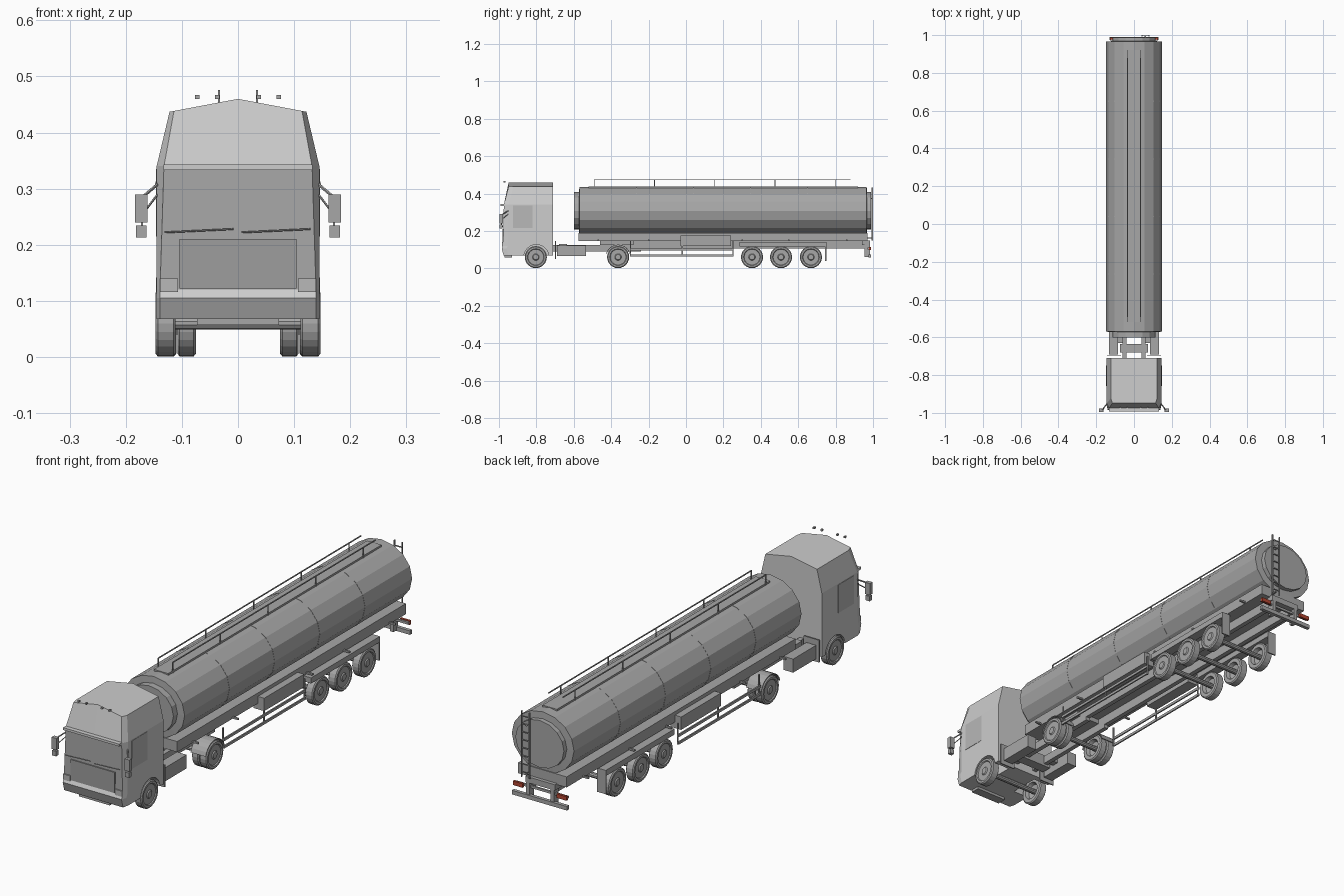
import bpy, bmesh, math
from mathutils import Vector

if "Cube" in bpy.data.objects:
    bpy.data.objects.remove(bpy.data.objects["Cube"])


def material(name, r, g, b):
    m = bpy.data.materials.new(name)
    m.diffuse_color = (r, g, b, 1)
    m.use_nodes = True
    m.node_tree.nodes["Principled BSDF"].inputs["Base Color"].default_value = (r, g, b, 1)
    return m


LIGHT = material("light grey paint", 0.61, 0.61, 0.61)
GREY = material("mid grey metal", 0.39, 0.39, 0.39)
GLASS = material("window grey", 0.48, 0.48, 0.48)
GRILLE = material("grille grey", 0.34, 0.34, 0.34)
RED = material("lamp red", 0.45, 0.06, 0.03)


def finish(name, bm, *mats):
    bmesh.ops.recalc_face_normals(bm, faces=bm.faces)
    mesh = bpy.data.meshes.new(name)
    bm.to_mesh(mesh)
    bm.free()
    for m in mats:
        mesh.materials.append(m)
    ob = bpy.data.objects.new(name, mesh)
    bpy.context.collection.objects.link(ob)
    return ob


def add_box(bm, x, y, z):
    v = [bm.verts.new((a, b, c)) for a in x for b in y for c in z]
    for f in ((0, 1, 3, 2), (4, 6, 7, 5), (0, 4, 5, 1), (2, 3, 7, 6), (0, 2, 6, 4), (1, 5, 7, 3)):
        bm.faces.new([v[i] for i in f])


def box(name, x, y, z, mat=GREY, pair=False):
    """Box from ranges; pair adds the copy on the other side."""
    bm = bmesh.new()
    add_box(bm, x, y, z)
    if pair:
        add_box(bm, (-x[1], -x[0]), y, z)
    return finish(name, bm, mat)


def rod(name, p, q, r, mat=GREY, n=6):
    """Thin straight bar from p to q."""
    p, q = Vector(p), Vector(q)
    bm = bmesh.new()
    d = q - p
    bmesh.ops.create_cone(bm, cap_ends=True, segments=n, radius1=r, radius2=r, depth=d.length)
    bm.transform(d.to_track_quat("Z", "Y").to_matrix().to_4x4())
    bmesh.ops.translate(bm, verts=bm.verts, vec=(p + q) / 2)
    return finish(name, bm, mat)


def loft(name, rings, *mats, closed=False, caps=True):
    """Skin a list of rings of points."""
    bm = bmesh.new()
    vs = [[bm.verts.new(p) for p in ring] for ring in rings]
    n = len(vs[0])
    pairs = list(zip(vs, vs[1:])) + ([(vs[-1], vs[0])] if closed else [])
    for a, b in pairs:
        for i in range(n):
            bm.faces.new((a[i], a[(i + 1) % n], b[(i + 1) % n], b[i]))
    if caps and not closed:
        bm.faces.new(vs[0])
        bm.faces.new(vs[-1])
    return finish(name, bm, *mats)


def circle(n):
    return [(math.cos(2 * math.pi * i / n), math.sin(2 * math.pi * i / n)) for i in range(n)]


# Cab shell: stacked plan outlines, narrower at the front corners
BACK = -0.71
rings = []
for z, w, wf, yf in ((0.068, 0.145, 0.139, -0.975), (0.105, 0.145, 0.139, -0.985),
                     (0.12, 0.145, 0.139, -0.978), (0.34, 0.145, 0.132, -0.974),
                     (0.437, 0.122, 0.114, -0.948)):
    yc = yf + 0.025
    plan = [(-w, BACK), (-w, yc), (-wf, yf), (0, yf), (wf, yf), (w, yc), (w, BACK), (0, BACK)]
    rise = 0.023 if z > 0.4 else 0
    rings.append([(x, y, z + rise * (1 - abs(x) / w)) for x, y in plan])
cab = loft("cab", rings, LIGHT, GREY, caps=False)
bm = bmesh.new()
bm.from_mesh(cab.data)
bmesh.ops.holes_fill(bm, edges=[e for e in bm.edges if e.is_boundary])
bmesh.ops.recalc_face_normals(bm, faces=bm.faces)
for f in bm.faces:
    f.material_index = int(f.normal.y < -0.95 and f.normal.z < 0.2)
bm.to_mesh(cab.data)
bm.free()

# Wheel arches cut from the cab
for s in (-1, 1):
    cutter = rod("arch_cutter", (s * 0.07, -0.8, 0.06), (s * 0.2, -0.8, 0.06), 0.067, LIGHT, 24)
    cutter.hide_render = True
    mod = cab.modifiers.new("arch", "BOOLEAN")
    mod.operation, mod.object, mod.solver = "DIFFERENCE", cutter, "EXACT"
    bpy.context.view_layer.objects.active = cab
    bpy.ops.object.modifier_apply(modifier=mod.name)
    bpy.data.objects.remove(cutter)

# Cab details
box("side_window", (0.143, 0.1465), (-0.925, -0.82), (0.215, 0.335), GLASS, True)
box("front_grille", (-0.104, 0.104), (-0.981, -0.973), (0.122, 0.21), GRILLE)
box("headlight", (0.107, 0.139), (-0.983, -0.975), (0.116, 0.14), GLASS, True)
box("sun_visor", (-0.133, 0.133), (-0.992, -0.97), (0.333, 0.343), LIGHT)
box("front_lip", (-0.073, 0.073), (-0.97, -0.93), (0.057, 0.07))
box("roof_lamp_outer", (0.069, 0.077), (-0.975, -0.965), (0.46, 0.467), GREY, True)
box("roof_lamp_inner", (0.033, 0.041), (-0.975, -0.965), (0.46, 0.467), GREY, True)
box("mirror", (0.161, 0.184), (-0.996, -0.978), (0.24, 0.29), GREY, True)
box("wide_mirror", (0.163, 0.182), (-0.996, -0.98), (0.213, 0.234), GREY, True)
box("mirror_stem", (0.169, 0.173), (-0.988, -0.984), (0.225, 0.25), GREY, True)
for s in (-1, 1):
    rod("mirror_arm", (s * 0.143, -0.95, 0.308), (s * 0.17, -0.987, 0.285), 0.003)
    rod("mirror_brace", (s * 0.143, -0.95, 0.29), (s * 0.166, -0.987, 0.26), 0.002)
for x in (-0.131, 0.006):
    rod("wiper", (x, -0.981, 0.222), (x + 0.123, -0.981, 0.228), 0.0015)


# Wheels
def wheel(name, side, y, outer, width):
    w = outer - width
    prof = ((w + 0.02, 0.012), (w + 0.016, 0.033), (w, 0.038), (w, 0.054), (w + 0.004, 0.059),
            (outer - 0.004, 0.059), (outer, 0.054), (outer, 0.045), (outer - 0.004, 0.042),
            (outer - 0.004, 0.018), (outer, 0.014))
    loft(name, [[(side * x, y + r * c, 0.06 + r * s) for c, s in circle(24)] for x, r in prof], GREY)


for s in (-1, 1):
    wheel("front_wheel", s, -0.803, 0.147, 0.036)
    wheel("drive_wheel_outer", s, -0.363, 0.147, 0.036)
    wheel("drive_wheel_inner", s, -0.363, 0.108, 0.033)
    for y in (0.353, 0.508, 0.668):
        wheel("trailer_wheel", s, y, 0.147, 0.037)
    # Curved guard over the drive wheels
    arc = [math.radians(15 + 15 * i) for i in range(11)]
    loft("drive_fender", [[(s * x, -0.363 + r * math.cos(a), 0.06 + r * math.sin(a))
                           for x, r in ((0.075, 0.064), (0.146, 0.064), (0.146, 0.067), (0.075, 0.067))]
                          for a in arc], GREY)
for y in (-0.803, -0.363, 0.353, 0.508, 0.668):
    rod("axle", (-0.13, y, 0.06), (0.13, y, 0.06), 0.011, GREY, 10)

# Tank: sixteen-sided ellipse with stepped ends
SECTION = circle(16)


def tank_ring(y, k):
    return [(0.147 * k * c, y, 0.307 + 0.129 * k * s) for c, s in SECTION]


loft("tank", [tank_ring(y, k) for y, k in ((-0.6, 0.78), (-0.572, 0.78), (-0.57, 1), (0.966, 1),
                                         (0.968, 0.78), (0.988, 0.78))], GREY)
for y in (-0.265, 0.04, 0.345, 0.65):
    loft("tank_seam", [tank_ring(y + d, k) for d, k in
                       ((-0.003, 0.98), (-0.003, 1.006), (0.003, 1.006), (0.003, 0.98))], GREY, closed=True)

# Walkway with handrails on the tank
box("walkway", (-0.034, 0.034), (-0.52, 0.92), (0.42, 0.438))
box("handrail", (0.032, 0.036), (-0.49, 0.88), (0.472, 0.476), GREY, True)
for i in range(5):
    y = -0.49 + 0.322 * i
    box("handrail_post", (0.032, 0.036), (y - 0.002, y + 0.002), (0.43, 0.474), GREY, True)

# Trailer frame and side equipment
box("trailer_frame", (-0.115, 0.115), (-0.575, 0.97), (0.145, 0.19))
box("trailer_beam", (0.04, 0.06), (-0.3, 0.96), (0.105, 0.146), GREY, True)
box("side_locker", (0.095, 0.145), (-0.03, 0.24), (0.12, 0.175), GREY, True)
box("wheel_cover", (0.105, 0.146), (0.285, 0.75), (0.118, 0.142), GREY, True)
box("mud_flap", (0.105, 0.146), (0.744, 0.75), (0.04, 0.12), GREY, True)
for z in (0.062, 0.094):
    box("side_guard_rail", (0.138, 0.144), (-0.3, 0.255), (z, z + 0.011), GREY, True)
for y in (-0.3, -0.023, 0.249):
    box("side_guard_post", (0.135, 0.14), (y, y + 0.006), (0.062, 0.15), GREY, True)
for y in (-0.47, -0.2, 0.3, 0.55, 0.86):
    box("side_marker", (0.112, 0.143), (y - 0.004, y + 0.004), (0.147, 0.154), GREY, True)

# Tractor chassis behind the cab
box("chassis_rail", (0.04, 0.06), (-0.9, -0.24), (0.09, 0.125), GREY, True)
box("coupling_plate", (-0.075, 0.075), (-0.46, -0.28), (0.125, 0.146))
box("chassis_box", (-0.073, 0.073), (-0.68, -0.635), (0.08, 0.13))
box("fuel_tank", (0.086, 0.132), (-0.69, -0.535), (0.065, 0.123), GREY, True)
box("fuel_tank_bracket", (0.055, 0.09), (-0.63, -0.6), (0.095, 0.11), GREY, True)
box("cab_mud_flap", (0.07, 0.143), (-0.7, -0.695), (0.05, 0.145), GREY, True)

# Rear bumper, lamps and ladder
box("rear_shelf", (-0.07, 0.07), (0.94, 0.985), (0.125, 0.15))
box("rear_bracket", (0.05, 0.066), (0.955, 0.985), (0.06, 0.13), GREY, True)
box("rear_bumper", (-0.13, 0.13), (0.975, 0.99), (0.058, 0.075))
box("lamp_bar", (-0.125, 0.125), (0.97, 0.978), (0.102, 0.112))
box("rear_lamp", (0.08, 0.127), (0.978, 0.988), (0.098, 0.115), RED, True)
for x in (0.04, 0.077):
    box("ladder_rail", (x, x + 0.004), (0.993, 1.0), (0.15, 0.432))
for i in range(8):
    z = 0.17 + 0.034 * i
    box("ladder_rung", (0.042, 0.079), (0.994, 0.998), (z, z + 0.004))
for z in (0.16, 0.37):
    box("ladder_mount", (0.055, 0.063), (0.95, 0.996), (z, z + 0.006))
